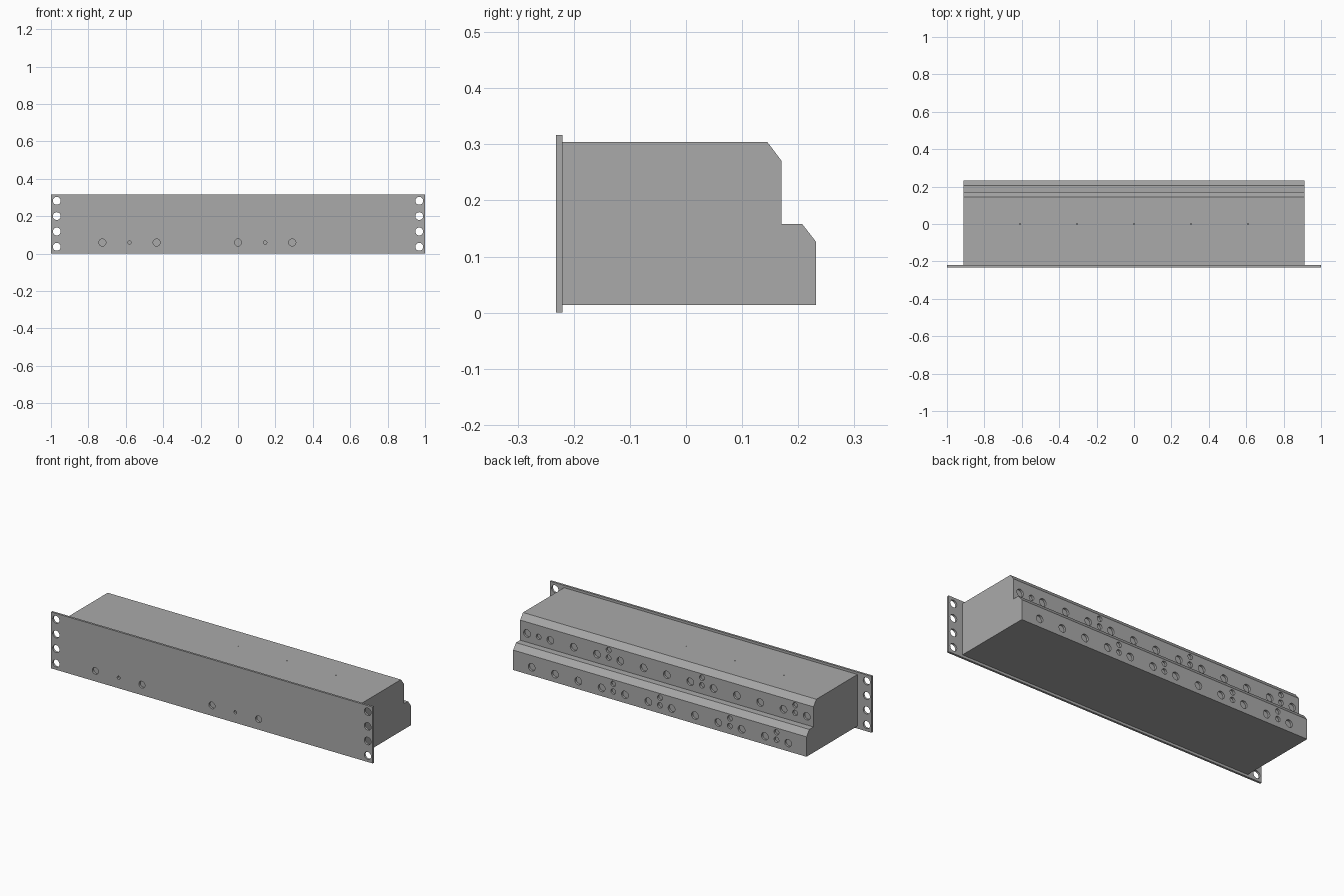
import bpy, bmesh, math
from mathutils import Matrix, Vector

if "Cube" in bpy.data.objects:
    bpy.data.objects.remove(bpy.data.objects["Cube"], do_unlink=True)

grey = bpy.data.materials.new("plain grey")
grey.use_nodes = True
COLOUR = (0.4, 0.4, 0.4, 1)
grey.diffuse_color = COLOUR
grey.node_tree.nodes["Principled BSDF"].inputs["Base Color"].default_value = COLOUR

PITCH = 0.145
HALF_WIDTH = 0.912
BIG, SMALL, PIN = 0.021, 0.015, 0.003
DEPTH = 0.012


def make_object(name, bm):
    bmesh.ops.recalc_face_normals(bm, faces=bm.faces)
    mesh = bpy.data.meshes.new(name)
    bm.to_mesh(mesh)
    bm.free()
    mesh.materials.append(grey)
    obj = bpy.data.objects.new(name, mesh)
    bpy.context.scene.collection.objects.link(obj)
    return obj


def extrude_profile(name, profile, half_width):
    """Sweep a (y, z) outline along x."""
    bm = bmesh.new()
    face = bm.faces.new([bm.verts.new((-half_width, y, z)) for y, z in profile])
    moved = bmesh.ops.extrude_face_region(bm, geom=[face])["geom"]
    verts = [v for v in moved if isinstance(v, bmesh.types.BMVert)]
    bmesh.ops.translate(bm, verts=verts, vec=(2 * half_width, 0, 0))
    return make_object(name, bm)


def drill(target, holes):
    """Cut round holes; each is (centre, radius, depth each way, axis)."""
    bm = bmesh.new()
    for centre, radius, depth, axis in holes:
        turn = Matrix.Rotation(math.pi / 2, 4, "X") if axis == "Y" else Matrix()
        bmesh.ops.create_cone(bm, cap_ends=True, segments=24, radius1=radius,
                              radius2=radius, depth=2 * depth,
                              matrix=Matrix.Translation(Vector(centre)) @ turn)
    cutter = make_object(target.name + "_cutter", bm)
    cutter.hide_render = True
    mod = target.modifiers.new("holes", "BOOLEAN")
    mod.operation, mod.solver, mod.object = "DIFFERENCE", "EXACT", cutter
    graph = bpy.context.evaluated_depsgraph_get()
    cut = bpy.data.meshes.new_from_object(target.evaluated_get(graph))
    target.modifiers.clear()
    target.data = cut
    bpy.data.objects.remove(cutter, do_unlink=True)


# Stepped enclosure with chamfered rear edges
body = extrude_profile("enclosure", [
    (-0.22, 0.014), (0.232, 0.014), (0.232, 0.126), (0.207, 0.158),
    (0.17, 0.158), (0.17, 0.271), (0.145, 0.304), (-0.22, 0.304)], HALF_WIDTH)

holes = []
# Lower rear row: connector holes, with pairs of small holes between them
low_y, low_z, high_y, high_z = 0.232, 0.06, 0.17, 0.207
for i in range(12):
    holes.append(((PITCH * (i - 5.5), low_y, low_z), BIG, DEPTH, "Y"))
for step in (-5, -3, 0, 2):
    for rise in (-0.001, 0.042):
        holes.append(((PITCH * step, low_y, low_z + rise), SMALL, DEPTH, "Y"))
# Upper rear row: the same, shifted by half a pitch
for i in range(13):
    holes.append(((PITCH * (i - 6), high_y, high_z), BIG, DEPTH, "Y"))
for step in (-5.5, -1.5, 2.5):
    for rise in (-0.001, 0.042):
        holes.append(((PITCH * step, high_y, high_z + rise), SMALL, DEPTH, "Y"))
holes.append(((PITCH * 5.5, high_y, high_z), SMALL, DEPTH, "Y"))
# Pinholes along the lid
for i in range(-2, 3):
    holes.append(((0.305 * i, 0, 0.304), PIN, DEPTH, "Z"))
drill(body, holes)

# Front rack panel
panel = extrude_profile("front_panel", [
    (-0.232, 0), (-0.22, 0), (-0.22, 0.317), (-0.232, 0.317)], 1.0)
holes = []
for side in (-1, 1):
    for i in range(4):
        holes.append(((side * 0.969, -0.226, 0.036 + 0.082 * i), BIG, 0.02, "Y"))
for start in (-5, 0):
    for offset, radius in ((0, 0.019), (1, 0.009), (2, 0.019)):
        holes.append(((PITCH * (start + offset), -0.226, 0.059), radius, 0.02, "Y"))
drill(panel, holes)

# Smooth hole walls, crisp edges
bpy.ops.object.select_all(action="DESELECT")
for obj in (body, panel):
    obj.select_set(True)
bpy.context.view_layer.objects.active = body
bpy.ops.object.shade_smooth_by_angle(angle=math.radians(30))
